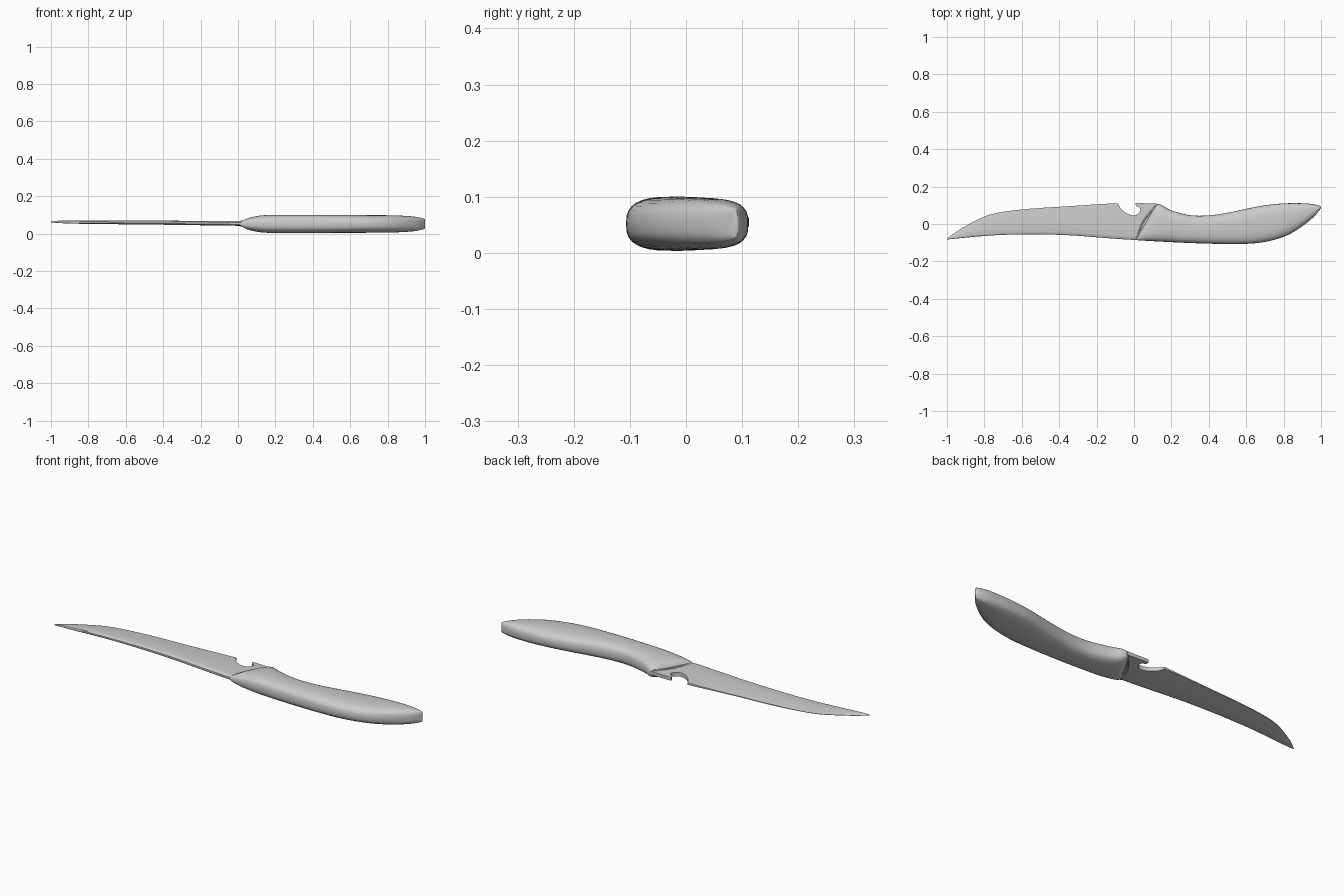
import bpy
import bmesh
import math
from mathutils import Vector

cube = bpy.data.objects.get("Cube")
if cube:
    bpy.data.objects.remove(cube, do_unlink=True)

grey = bpy.data.materials.new("plain grey")
grey.use_nodes = True
grey.diffuse_color = (0.6, 0.6, 0.6, 1)
grey.node_tree.nodes["Principled BSDF"].inputs["Base Color"].default_value = grey.diffuse_color


def smooth_rows(rows, steps):
    """Catmull-Rom interpolation of every column in a list of stations."""
    rows = [Vector(row) for row in rows]
    result = []
    for i in range(len(rows) - 1):
        before, start = rows[max(i - 1, 0)], rows[i]
        end, after = rows[i + 1], rows[min(i + 2, len(rows) - 1)]
        for step in range(steps):
            t = step / steps
            a = (end - before) * t
            b = (before * 2 - start * 5 + end * 4 - after) * t ** 2
            c = (start * 3 - before - end * 3 + after) * t ** 3
            result.append(start + (a + b + c) / 2)
    return result + [rows[-1]]


def make_object(name, bm):
    bmesh.ops.recalc_face_normals(bm, faces=bm.faces)
    mesh = bpy.data.meshes.new(name)
    bm.to_mesh(mesh)
    bm.free()
    mesh.materials.append(grey)
    obj = bpy.data.objects.new(name, mesh)
    bpy.context.collection.objects.link(obj)
    return obj


def loft(name, rings):
    """Skin closed rings of points and cap both ends."""
    bm = bmesh.new()
    loops = [[bm.verts.new(point) for point in ring] for ring in rings]
    for ring, following in zip(loops, loops[1:]):
        for i in range(len(ring)):
            j = (i + 1) % len(ring)
            bm.faces.new((ring[i], ring[j], following[j], following[i]))
    bm.faces.new(loops[0])
    bm.faces.new(loops[-1])
    return make_object(name, bm)


def shade(obj, angle):
    bpy.ops.object.select_all(action="DESELECT")
    obj.select_set(True)
    bpy.context.view_layer.objects.active = obj
    bpy.ops.object.shade_smooth_by_angle(angle=math.radians(angle))


def rounded(value, power):
    return math.copysign(abs(value) ** power, value)


# Handle: rounded slabs between a lower and an upper outline point
# Columns: lower x, lower y, upper x, upper y, half thickness
handle_stations = [
    (0.01, -0.085, 0.12, 0.106, 0.018),
    (0.03, -0.088, 0.13, 0.106, 0.032),
    (0.07, -0.09, 0.15, 0.1, 0.042),
    (0.14, -0.094, 0.2, 0.073, 0.048),
    (0.28, -0.101, 0.3, 0.047, 0.048),
    (0.4, -0.105, 0.4, 0.046, 0.048),
    (0.5, -0.107, 0.5, 0.06, 0.048),
    (0.62, -0.105, 0.6, 0.081, 0.048),
    (0.72, -0.092, 0.7, 0.1, 0.047),
    (0.82, -0.06, 0.8, 0.11, 0.046),
    (0.9, -0.012, 0.89, 0.111, 0.043),
    (0.96, 0.037, 0.95, 0.107, 0.037),
    (0.99, 0.072, 0.99, 0.098, 0.029),
    (1.0, 0.086, 1.0, 0.092, 0.024),
]


def handle_ring(station, sides=32):
    low_x, low_y, up_x, up_y, half = station
    ring = []
    for i in range(sides):
        angle = math.tau * i / sides
        t = (1 + rounded(math.cos(angle), 0.75)) / 2
        z = 0.052 + half * rounded(math.sin(angle), 0.7)
        ring.append((low_x + (up_x - low_x) * t, low_y + (up_y - low_y) * t, z))
    return ring


handle = loft("handle", [handle_ring(s) for s in smooth_rows(handle_stations, 4)])
shade(handle, 50)

# Blade: thick rounded spine at the front, thin cutting edge at the back
# Columns: x, spine y, edge y, spine half thickness, edge half thickness, middle z
blade_stations = [
    (-1.0, -0.083, -0.079, 0.003, 0.001, 0.063),
    (-0.96, -0.079, -0.048, 0.006, 0.001, 0.063),
    (-0.9, -0.073, -0.011, 0.008, 0.001, 0.062),
    (-0.8, -0.064, 0.04, 0.009, 0.001, 0.061),
    (-0.7, -0.058, 0.065, 0.009, 0.001, 0.06),
    (-0.55, -0.055, 0.082, 0.01, 0.002, 0.059),
    (-0.35, -0.06, 0.095, 0.011, 0.002, 0.058),
    (-0.15, -0.075, 0.108, 0.012, 0.004, 0.056),
    (0.0, -0.085, 0.112, 0.013, 0.008, 0.055),
    (0.13, -0.085, 0.108, 0.013, 0.009, 0.054),
]


def blade_ring(station):
    x, spine, edge, thick, thin, mid = station
    width = edge - spine
    side = [(0.0, thick * 0.4), (0.03, thick * 0.8), (0.1, thick),
            (0.45, thick * 0.85), (0.8, thick * 0.45 + thin * 0.5), (1.0, thin)]
    top = [(x, spine + width * t, mid + half) for t, half in side]
    bottom = [(x, spine + width * t, mid - half) for t, half in reversed(side)]
    return top + bottom


blade = loft("blade", [blade_ring(s) for s in smooth_rows(blade_stations, 5)])

# Hooked notch at the heel of the blade
notch_curve = smooth_rows([(-0.092, 0.13), (-0.085, 0.108), (-0.068, 0.08),
                           (-0.035, 0.055), (0.0, 0.046), (0.025, 0.058),
                           (0.034, 0.078), (0.025, 0.091), (0.01, 0.099),
                           (0.01, 0.13)], 4)
notch = loft("notch_cutter", [[(p.x, p.y, z) for p in notch_curve] for z in (0.0, 0.12)])
notch.hide_render = True
notch.hide_set(True)
cut = blade.modifiers.new("notch", "BOOLEAN")
cut.operation = "DIFFERENCE"
cut.solver = "EXACT"
cut.object = notch
shade(blade, 35)

# Raised seam where the handle meets the blade, on both faces
for name, sign in (("upper_seam", 1), ("lower_seam", -1)):
    curve = bpy.data.curves.new(name, "CURVE")
    curve.dimensions = "3D"
    curve.bevel_depth = 0.004
    spline = curve.splines.new("POLY")
    path = smooth_rows([(0.015, -0.075), (0.03, -0.03), (0.06, 0.03), (0.12, 0.1)], 4)
    spline.points.add(len(path) - 1)
    for point, p in zip(spline.points, path):
        point.co = (p.x, p.y, 0.053 + sign * 0.012, 1)
    curve.materials.append(grey)
    bpy.context.collection.objects.link(bpy.data.objects.new(name, curve))
